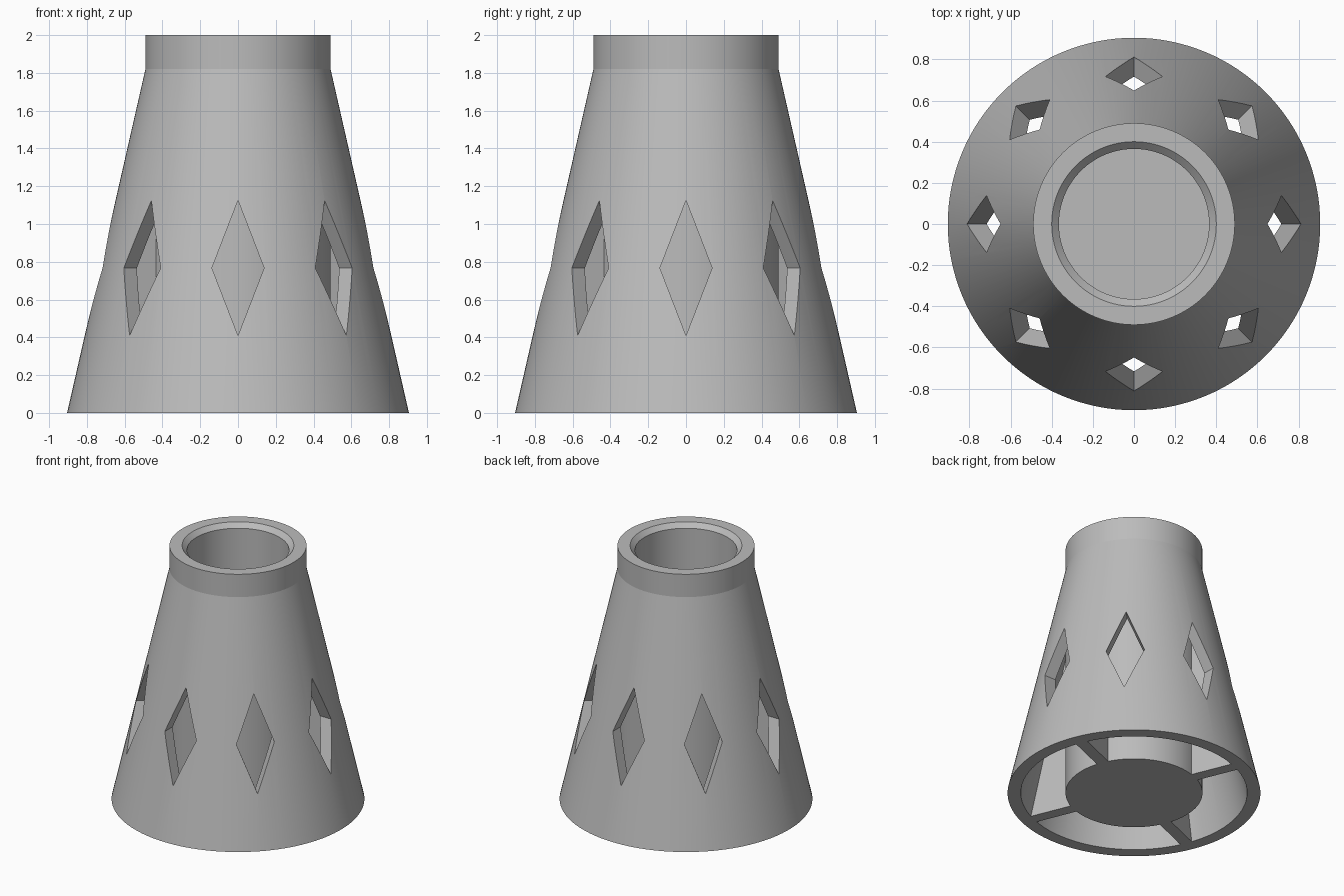
import bpy, bmesh, math
from mathutils import Matrix

cube = bpy.data.objects.get("Cube")
if cube:
    bpy.data.objects.remove(cube, do_unlink=True)

SEGMENTS = 128
grey = bpy.data.materials.new("light grey")
grey.use_nodes = True
colour = (0.5, 0.5, 0.5, 1)
grey.diffuse_color = colour
grey.node_tree.nodes["Principled BSDF"].inputs["Base Color"].default_value = colour


def finish(bm, name):
    bmesh.ops.recalc_face_normals(bm, faces=bm.faces)
    mesh = bpy.data.meshes.new(name)
    bm.to_mesh(mesh)
    bm.free()
    mesh.materials.append(grey)
    obj = bpy.data.objects.new(name, mesh)
    bpy.context.collection.objects.link(obj)
    return obj


def lathe(name, profile):
    bm = bmesh.new()
    verts = [bm.verts.new((r, 0, z)) for r, z in profile]
    edges = [bm.edges.new(pair) for pair in zip(verts, verts[1:])]
    bmesh.ops.spin(bm, geom=verts + edges, cent=(0, 0, 0), axis=(0, 0, 1),
                   angle=math.tau, steps=SEGMENTS, use_duplicate=False)
    bmesh.ops.remove_doubles(bm, verts=bm.verts, dist=1e-4)
    return finish(bm, name)


def radial_prisms(name, outline, direction, count, start):
    """Extrude an outline and repeat it around the vertical axis."""
    bm = bmesh.new()
    for i in range(count):
        turn = Matrix.Rotation(start + i * math.tau / count, 4, "Z")
        face = bm.faces.new([bm.verts.new(p) for p in outline])
        extruded = bmesh.ops.extrude_face_region(bm, geom=[face], use_keep_orig=True)
        new = [g for g in extruded["geom"] if isinstance(g, bmesh.types.BMVert)]
        bmesh.ops.translate(bm, verts=new, vec=direction)
        bmesh.ops.transform(bm, matrix=turn, verts=list(face.verts) + new)
    return finish(bm, name)


# Conical shell with collar, and the closed-bottom cup hanging inside it
body = lathe("cone_body", [
    (0, 0), (0.49, 0), (0.49, 1.40), (0.81, 0), (0.905, 0), (0.49, 1.82),
    (0.49, 2), (0.40, 2), (0.365, 1.965), (0.365, 0.1), (0, 0.1)])

# Eight diamond windows cut through the shell only
r, mid, half_w, half_h = 0.52, 0.767, 0.138, 0.357
cutter = radial_prisms("window_cutter", [
    (r, 0, mid - half_h), (r, half_w, mid), (r, 0, mid + half_h), (r, -half_w, mid)],
    (0.6, 0, 0), 8, 0)
cutter.hide_render = True
cut = body.modifiers.new("windows", "BOOLEAN")
cut.operation = "DIFFERENCE"
cut.solver = "EXACT"
cut.object = cutter
bpy.context.view_layer.objects.active = body
body.select_set(True)
bpy.ops.object.modifier_apply(modifier=cut.name)
bpy.data.objects.remove(cutter, do_unlink=True)
bpy.ops.object.shade_smooth_by_angle(angle=math.radians(12))

# Four ribs joining the cup to the shell, set between the windows
t = 0.045
radial_prisms("ribs", [(0.47, -t, 0), (0.825, -t, 0), (0.505, -t, 1.4), (0.47, -t, 1.4)],
              (0, 2 * t, 0), 4, math.radians(22.5))
